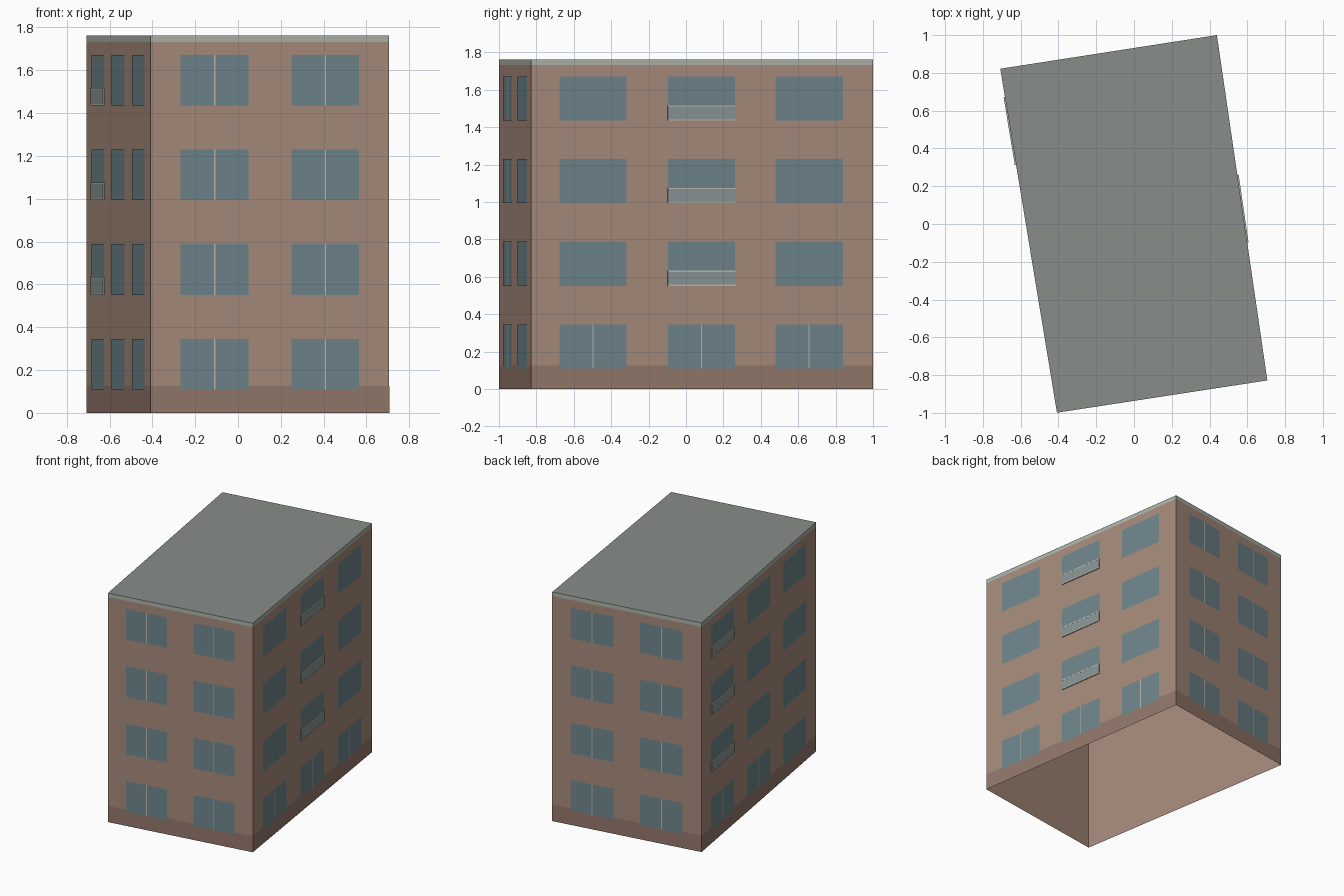
import bpy
from mathutils import Vector

if "Cube" in bpy.data.objects:
    bpy.data.objects.remove(bpy.data.objects["Cube"])

# Footprint corners, counter-clockwise from the front left
PLAN = [Vector(p) for p in ((-0.408, -0.999), (0.706, -0.828), (0.439, 1.0), (-0.708, 0.822))]
HEIGHT, BASE_H, CORNICE_Z = 1.762, 0.125, 1.732
FLOORS = [0.11 + 0.4415 * i for i in range(4)]
WIN_H = 0.236


def material(name, rgb):
    m = bpy.data.materials.new(name)
    m.diffuse_color = (*rgb, 1)
    m.use_nodes = True
    m.node_tree.nodes["Principled BSDF"].inputs["Base Color"].default_value = m.diffuse_color
    return m


BRICK = material("brick", (0.381, 0.258, 0.198))
PLINTH = material("plinth", (0.292, 0.188, 0.147))
GLASS = material("glass", (0.156, 0.235, 0.262))
RAILGLASS = material("rail_glass", (0.25, 0.30, 0.305))
ROOF = material("roof", (0.242, 0.27, 0.25))
TRIM = material("trim", (0.418, 0.45, 0.402))
BAR = material("bar", (0.50, 0.48, 0.42))


def mesh(name, verts, faces, mat):
    me = bpy.data.meshes.new(name)
    me.from_pydata(verts, [], faces)
    me.materials.append(mat)
    ob = bpy.data.objects.new(name, me)
    bpy.context.collection.objects.link(ob)
    return ob


def band(name, z0, z1, grow, mat):
    """Open ring of walls following the footprint."""
    verts = [(p.x * grow, p.y * grow, z) for z in (z0, z1) for p in PLAN]
    faces = [(i, (i + 1) % 4, (i + 1) % 4 + 4, i + 4) for i in range(4)]
    return mesh(name, verts, faces, mat)


class Facade:
    """Local frame of one wall: u along it, d outward, z up."""

    def __init__(self, i):
        self.a = PLAN[i]
        run = PLAN[(i + 1) % 4] - self.a
        self.length = run.length
        self.t = run.normalized()
        self.n = Vector((self.t.y, -self.t.x))

    def at(self, u, d, z):
        p = self.a + self.t * u + self.n * d
        return (p.x, p.y, z)

    def panel(self, name, u0, u1, z0, z1, d, mat):
        v = [self.at(u0, d, z0), self.at(u1, d, z0), self.at(u1, d, z1), self.at(u0, d, z1)]
        mesh(name, v, [(0, 1, 2, 3)], mat)

    def box(self, name, u0, u1, d0, d1, z0, z1, mat):
        v = [self.at(u, d, z) for z in (z0, z1)
             for u, d in ((u0, d1), (u1, d1), (u1, d0), (u0, d0))]
        f = [(3, 2, 1, 0), (4, 5, 6, 7), (0, 1, 5, 4), (1, 2, 6, 5), (2, 3, 7, 6), (3, 0, 4, 7)]
        mesh(name, v, f, mat)

    def balcony(self, u0, u1, z):
        # Very shallow glass balcony: floor strip, glass front, handrail
        self.box("balcony_floor", u0, u1, 0, 0.007, z, z + 0.007, BAR)
        self.box("balcony_glass", u0, u1, 0, 0.0065, z + 0.007, z + 0.075, RAILGLASS)
        self.box("balcony_rail", u0, u1, 0, 0.007, z + 0.075, z + 0.082, BAR)


# Shell, open underneath
band("walls", 0, CORNICE_Z, 1.0, BRICK)
band("plinth", 0, BASE_H, 1.0008, PLINTH)
band("cornice", CORNICE_Z, HEIGHT, 1.0, TRIM)
mesh("roof", [(p.x, p.y, HEIGHT) for p in PLAN], [(0, 1, 2, 3)], ROOF)

# Windows: two columns on the short walls, three on the long ones
SHORT = ((0.268, 0.732), 0.284)
LONG = ((0.181, 0.498, 0.813), 0.197)
for side, ((centres, width), balcony_col) in enumerate(
        ((SHORT, None), (LONG, 1), (SHORT, None), (LONG, 0))):
    wall = Facade(side)
    for floor, z in enumerate(FLOORS):
        for col, c in enumerate(centres):
            mid, half = c * wall.length, width * wall.length / 2
            wall.panel("window", mid - half, mid + half, z, z + WIN_H, 0.0016, GLASS)
            # Centre bars on short walls everywhere, on long walls at ground level
            if side % 2 == 0 or floor == 0:
                wall.panel("window_bar", mid - 0.003, mid + 0.003, z, z + WIN_H, 0.0024, BAR)
            if col == balcony_col and floor > 0:
                wall.balcony(mid - half, mid + half, z)
